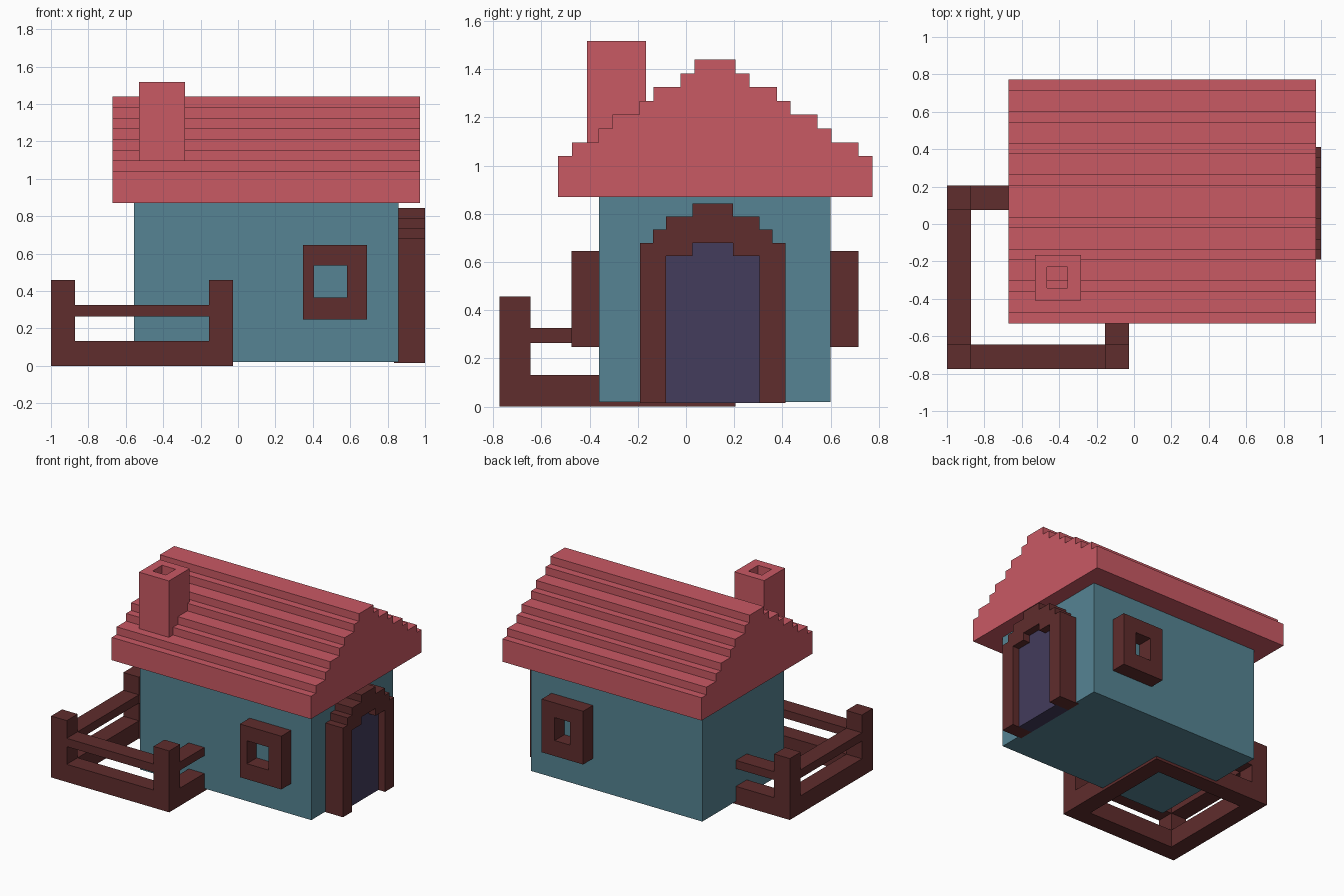
import bpy, bmesh
from mathutils import Vector

if "Cube" in bpy.data.objects:
    bpy.data.objects.remove(bpy.data.objects["Cube"])


def material(name, rgb):
    m = bpy.data.materials.new(name)
    m.diffuse_color = (*rgb, 1)
    m.use_nodes = True
    m.node_tree.nodes["Principled BSDF"].inputs["Base Color"].default_value = m.diffuse_color
    return m


TEAL = material("teal wall", (0.092, 0.231, 0.292))
RED = material("red roof", (0.584, 0.100, 0.127))
BROWN = material("brown wood", (0.115, 0.026, 0.026))
PURPLE = material("purple door", (0.056, 0.045, 0.107))


def finish(name, bm, mat):
    bmesh.ops.recalc_face_normals(bm, faces=bm.faces)
    me = bpy.data.meshes.new(name)
    bm.to_mesh(me)
    bm.free()
    me.materials.append(mat)
    ob = bpy.data.objects.new(name, me)
    bpy.context.collection.objects.link(ob)
    return ob


def box(name, x, y, z, mat):
    bm = bmesh.new()
    bmesh.ops.create_cube(bm, size=1)
    for v in bm.verts:
        v.co = Vector([(r[0] + r[1]) / 2 + c * (r[1] - r[0])
                       for c, r in zip(v.co, (x, y, z))])
    return finish(name, bm, mat)


def prism_x(name, outline, x0, x1, mat):
    """Extrude a (y, z) outline along x."""
    bm = bmesh.new()
    f = bm.faces.new([bm.verts.new((x0, y, z)) for y, z in outline])
    ext = bmesh.ops.extrude_face_region(bm, geom=[f])
    moved = [e for e in ext["geom"] if isinstance(e, bmesh.types.BMVert)]
    bmesh.ops.translate(bm, vec=(x1 - x0, 0, 0), verts=moved)
    return finish(name, bm, mat)


def ring(name, outer, inner, depth, mat, place):
    """Rectangular frame; rectangles are (u0, u1, v0, v1), place maps (u, v, d) to xyz."""
    bm = bmesh.new()

    def loop(r, d):
        u0, u1, v0, v1 = r
        return [bm.verts.new(place(u, v, d))
                for u, v in ((u0, v0), (u1, v0), (u1, v1), (u0, v1))]
    a, b = loop(outer, depth[0]), loop(inner, depth[0])
    c, d = loop(outer, depth[1]), loop(inner, depth[1])
    for p, q in ((a, b), (b, d), (d, c), (c, a)):
        for i in range(4):
            j = (i + 1) % 4
            bm.faces.new((p[i], p[j], q[j], q[i]))
    return finish(name, bm, mat)


def stepped(centre, steps, base):
    """Mirrored staircase outline from (half width, top height) steps."""
    right, z = [], base
    for half, top in steps:
        right += [(half, z), (half, top)]
        z = top
    return ([(centre + h, z) for h, z in right]
            + [(centre - h, z) for h, z in reversed(right)])


# House body
box("house_walls", (-0.555, 0.857), (-0.36, 0.60), (0.02, 0.875), TEAL)

# Stepped gable roof
halves = (0.652, 0.595, 0.483, 0.425, 0.313, 0.256, 0.143, 0.085)
steps = [(h, 1.04 + 0.0571 * i) for i, h in enumerate(halves)]
prism_x("roof", stepped(0.121, steps, 0.87), -0.67, 0.974, RED)

# Hollow chimney
ring("chimney", (-0.53, -0.283, -0.41, -0.165), (-0.465, -0.355, -0.343, -0.23),
     (1.05, 1.518), RED, lambda u, v, d: (u, v, d))

# Window frames on both long walls
for name, depth, left in (("front_window_frame", (-0.475, -0.35), 0.406),
                          ("back_window_frame", (0.59, 0.715), 0.455)):
    ring(name, (0.348, 0.69, 0.248, 0.645), (left, 0.583, 0.364, 0.535),
         depth, BROWN, lambda u, v, d: (u, d, v))

# Door and its stepped arch
arch = stepped(0.111, ((0.302, 0.68), (0.247, 0.735), (0.193, 0.79), (0.083, 0.843)), 0.015)
opening = stepped(0.111, ((0.194, 0.625), (0.083, 0.68)), 0.015)
prism_x("door_arch", arch + opening[::-1], 0.835, 1.0, BROWN)
prism_x("door", opening, 0.835, 0.945, PURPLE)

# Fence: base ring running under the house, corner posts, upper rails
W = 0.129
X0, X1, Y0, Y1 = -1.0, -0.026, -0.774, 0.205
ring("fence_base", (X0, X1, Y0, Y1), (X0 + W, X1 - W, Y0 + W, Y1 - W),
     (0, 0.132), BROWN, lambda u, v, d: (u, v, d))
for name, x, y in (("front_left_post", X0, Y0), ("front_right_post", X1 - W, Y0),
                   ("back_left_post", X0, Y1 - W)):
    box(name, (x, x + W), (y, y + W), (0.12, 0.458), BROWN)
RAIL = (0.264, 0.326)
box("front_rail", (X0 + W, X1 - W), (Y0, Y0 + W), RAIL, BROWN)
box("left_rail", (X0, X0 + W), (Y0 + W, Y1 - W), RAIL, BROWN)
box("right_rail", (X1 - W, X1), (Y0 + W, -0.35), RAIL, BROWN)
box("back_rail", (X0 + W, -0.545), (Y1 - W, Y1), RAIL, BROWN)
